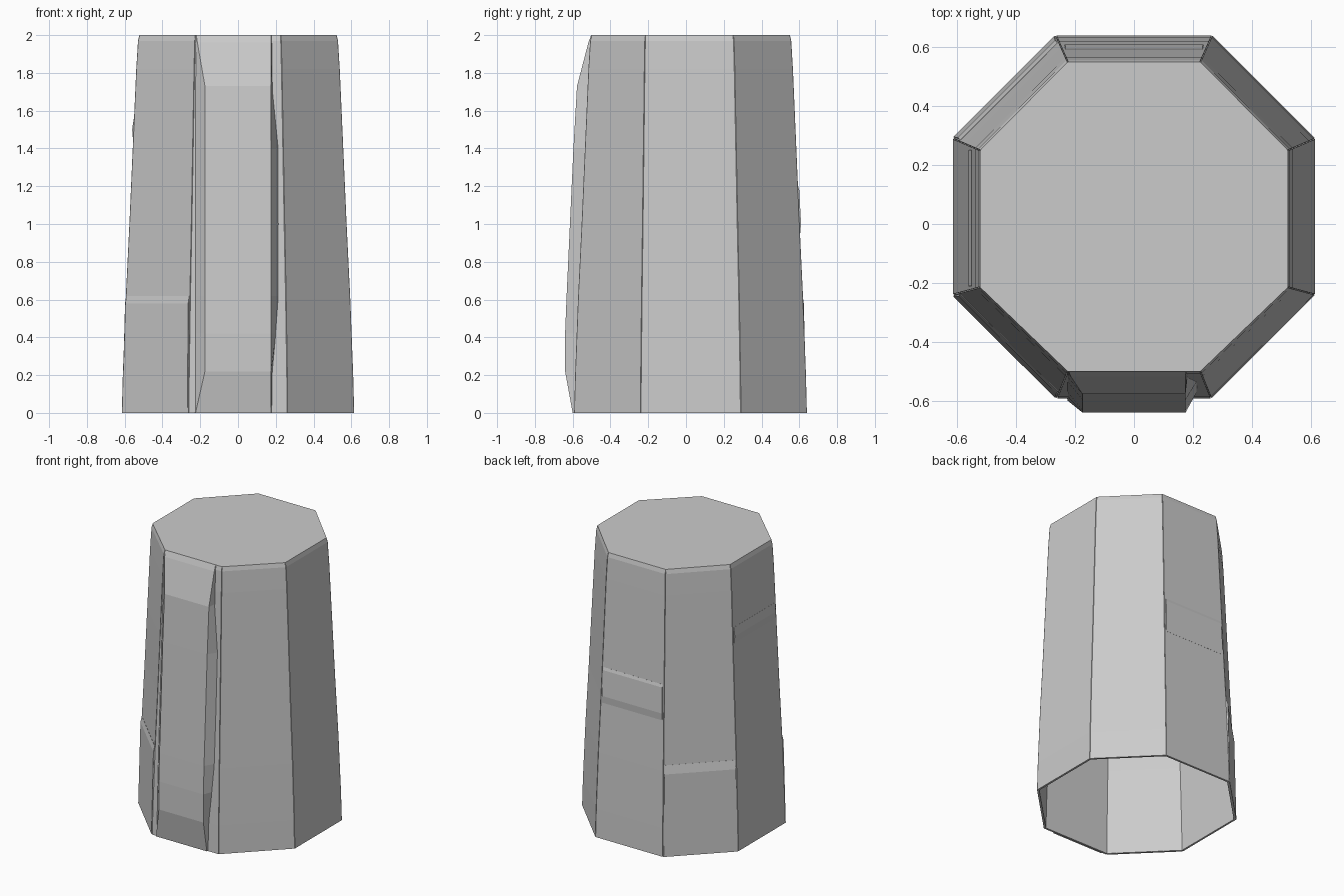
import bpy, bmesh
from mathutils import Vector

if "Cube" in bpy.data.objects:
    bpy.data.objects.remove(bpy.data.objects["Cube"])

# Octagon outlines at the foot and at the rim (counter-clockwise, front wall first)
FOOT = [(-.262, -.592), (.262, -.592), (.615, -.24), (.615, .29),
        (.265, .64), (-.265, .64), (-.615, .29), (-.615, -.24)]
RIM = [(-.225, -.50), (.225, -.50), (.522, -.215), (.522, .25),
       (.225, .55), (-.225, .55), (-.522, .25), (-.522, -.215)]
# height, blend from foot outline to rim outline
TAPER = [(0, 0), (.2, .055), (.6, .22), (1.0, .43), (1.4, .62),
         (1.82, .82), (1.97, .92), (2.0, 1)]
NAMES = ["front", "front_right", "right", "back_right",
         "back", "back_left", "left", "front_left"]


def blend(z):
    for (z0, f0), (z1, f1) in zip(TAPER, TAPER[1:]):
        if z <= z1:
            return f0 + (f1 - f0) * (z - z0) / (z1 - z0)
    return 1


def corner(i, z):
    i %= 8
    x, y = Vector(FOOT[i]).lerp(Vector(RIM[i]), blend(z))
    return Vector((x, y, z))


def make(name, verts, faces, thickness=0):
    mesh = bpy.data.meshes.new(name)
    mesh.from_pydata(verts, [], faces)
    bm = bmesh.new()
    bm.from_mesh(mesh)
    bm.normal_update()
    bm.to_mesh(mesh)
    bm.free()
    ob = bpy.data.objects.new(name, mesh)
    bpy.context.collection.objects.link(ob)
    if thickness:
        mod = ob.modifiers.new("thickness", 'SOLIDIFY')
        mod.thickness = thickness
        mod.offset = -1
    return ob


def loft(name, rows, thickness=0):
    n = len(rows[0])
    faces = [(r * n + c, r * n + c + 1, (r + 1) * n + c + 1, (r + 1) * n + c)
             for r in range(len(rows) - 1) for c in range(n - 1)]
    return make(name, [v for row in rows for v in row], faces, thickness)


def strip(name, i, heights, gap, push=None, thickness=.014):
    rows = []
    for k, z in enumerate(heights):
        a, b = corner(i, z), corner(i + 1, z)
        d = (b - a).normalized()
        out = Vector((d.y, -d.x, 0)) * (push[k] if push else 0)
        rows.append([a + d * gap + out, b - d * gap + out])
    loft(name, rows, thickness)


# Eight wall panels
for i, label in enumerate(NAMES):
    strip(label + "_wall", i, [z for z, f in TAPER], .002)

# Thin raised plates on some of the walls
strip("front_left_plate", 7, [0, .58, .62], .006, [.003, .008, .001])
strip("back_left_plate", 5, [0, .58, .64], .006, [.003, .010, .001])
strip("back_band", 4, [.95, 1.0, 1.18, 1.2], .012, [.001, .008, .006, .001])
strip("left_band", 6, [1.45, 1.5, 1.56], .012, [.001, .008, .001])

# Protruding front plank: z, outer y, outer left x, wall-side right x
PLANK = [(0, -.60, -.225, .18), (.22, -.64, -.175, .182), (.42, -.64, -.175, .20),
         (.62, -.632, -.175, .215), (1.4, -.596, -.175, .215),
         (1.73, -.577, -.175, .182), (1.96, -.517, -.215, .18),
         (1.998, -.503, -.22, .18)]
rows = []
for z, y, xl, xr in PLANK:
    wall = corner(0, z).y + .004
    rows.append([(-.228, wall, z), (xl, y, z), (.175, y, z), (xr, wall, z)])
loft("front_plank", rows)

# Flat top plate
make("top_plate", [corner(i, 2.0) for i in range(8)], [tuple(range(8))], .02)
